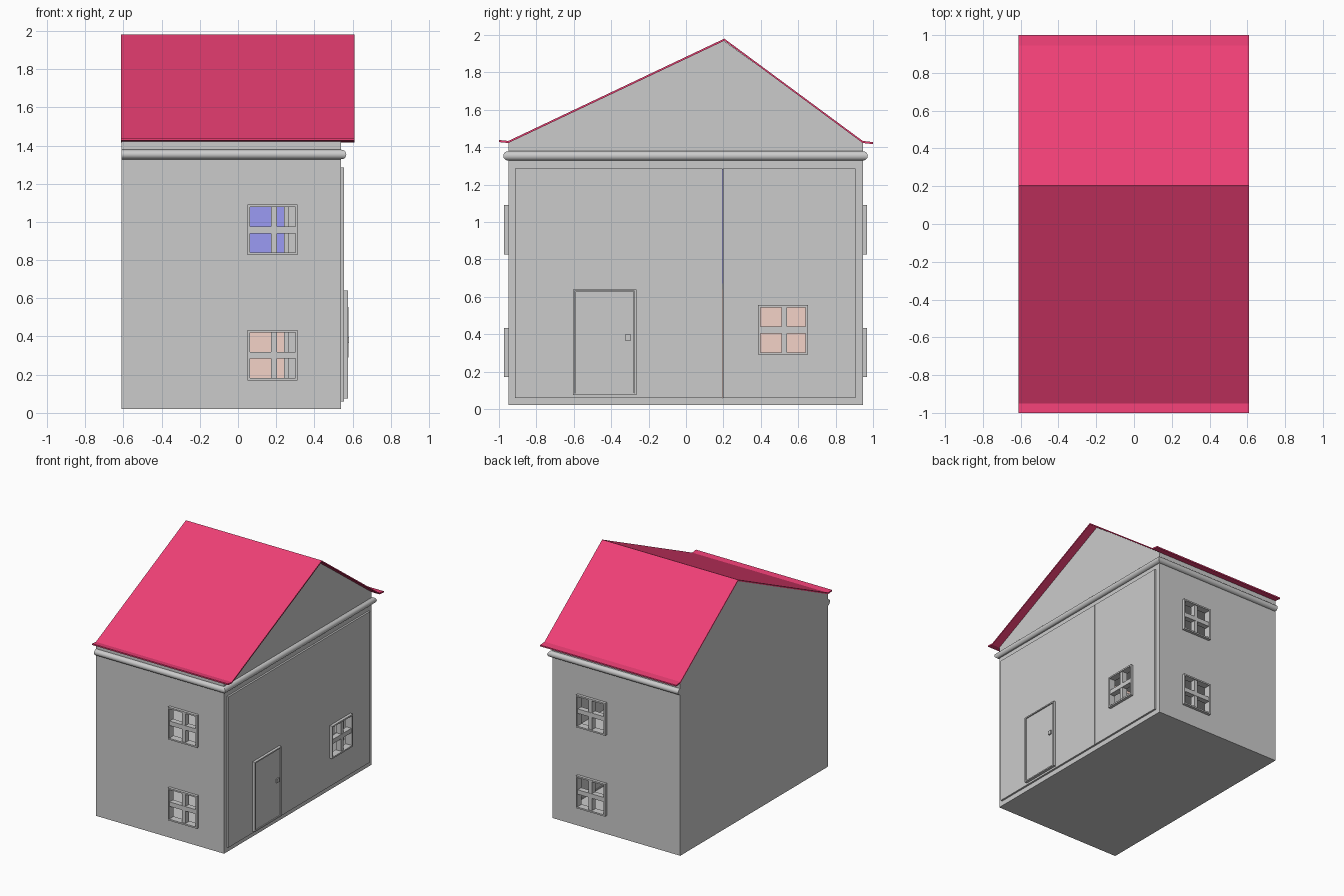
import bpy, bmesh, math

if "Cube" in bpy.data.objects:
    bpy.data.objects.remove(bpy.data.objects["Cube"])


def material(name, rgb):
    m = bpy.data.materials.new(name)
    m.diffuse_color = (*rgb, 1)
    m.use_nodes = True
    m.node_tree.nodes["Principled BSDF"].inputs["Base Color"].default_value = m.diffuse_color
    return m


RED = material("roof_red", (0.86, 0.05, 0.18))
BLUE = material("wall_blue", (0.33, 0.33, 0.9))
SALMON = material("wall_salmon", (0.9, 0.65, 0.57))


def finish(name, bm, mat=None):
    bmesh.ops.recalc_face_normals(bm, faces=bm.faces)
    me = bpy.data.meshes.new(name)
    bm.to_mesh(me)
    bm.free()
    ob = bpy.data.objects.new(name, me)
    bpy.context.collection.objects.link(ob)
    if mat:
        me.materials.append(mat)
    return ob


def add_box(bm, xs, ys, zs):
    v = bmesh.ops.create_cube(bm, size=1)["verts"]
    for p in v:
        p.co = [min(r) if c < 0 else max(r) for c, r in zip(p.co, (xs, ys, zs))]


def box(name, xs, ys, zs, mat=None):
    bm = bmesh.new()
    add_box(bm, xs, ys, zs)
    return finish(name, bm, mat)


def prism(name, pts, x0, x1, mat=None):
    bm = bmesh.new()
    f = bm.faces.new([bm.verts.new((x0, y, z)) for y, z in pts])
    ext = bmesh.ops.extrude_face_region(bm, geom=[f])["geom"]
    bmesh.ops.translate(bm, vec=(x1 - x0, 0, 0),
                        verts=[g for g in ext if isinstance(g, bmesh.types.BMVert)])
    return finish(name, bm, mat)


def cut(target, xs, ys, zs):
    c = box(target.name + "_cutter", xs, ys, zs)
    c.hide_render = True
    c.hide_set(True)
    m = target.modifiers.new("opening", 'BOOLEAN')
    m.operation, m.object, m.solver = 'DIFFERENCE', c, 'EXACT'


def side_box(bm, side, u, w, z):
    # u runs along the wall, w is the distance out from its face
    if side == "front":
        add_box(bm, u, [-0.95 - d for d in w], z)
    elif side == "back":
        add_box(bm, u, [0.945 + d for d in w], z)
    else:
        add_box(bm, [0.555 + d for d in w], u, z)


def frame(bm, side, u, z, w, t):
    for a in ((u[0], u[0] + t), (u[1] - t, u[1])):
        side_box(bm, side, a, w, z)
    for b in ((z[0], z[0] + t), (z[1] - t, z[1])):
        side_box(bm, side, (u[0] + t, u[1] - t), w, b)


def window(name, side, u, z):
    bm = bmesh.new()
    frame(bm, side, u, z, (-0.035, 0.023), 0.012)
    cu, cz = sum(u) / 2 + 0.008, sum(z) / 2
    side_box(bm, side, (cu - 0.015, cu + 0.015), (-0.03, 0.015), (z[0] + 0.01, z[1] - 0.01))
    side_box(bm, side, (u[0] + 0.01, u[1] - 0.01), (-0.028, 0.017), (cz - 0.018, cz + 0.018))
    return finish(name, bm)


# Outer walls
gable = [(-0.95, 0.02), (0.945, 0.02), (0.945, 1.43), (0.2, 1.97), (-0.95, 1.43)]
prism("left_wall", gable, -0.61, -0.58)
right = prism("right_wall", gable, 0.51, 0.54)
cut(right, (0.4, 0.7), (-0.915, 0.905), (0.06, 1.28))
front = box("front_wall", (-0.58, 0.51), (-0.95, -0.92), (0.02, 1.43))
back = box("back_wall", (-0.58, 0.51), (0.915, 0.945), (0.02, 1.43))

# Front and back windows on both storeys
WX = (0.05, 0.312)
for level, z in (("lower", (0.17, 0.433)), ("upper", (0.827, 1.09))):
    inner = (z[0] + 0.004, z[1] - 0.004)
    for side, wall, y in (("front", front, -0.935), ("back", back, 0.93)):
        cut(wall, (WX[0] + 0.004, WX[1] - 0.004), (y - 0.1, y + 0.1), inner)
        window(f"{side}_{level}_window", side, WX, z)

# Pair of opening side panels
box("side_panel_front", (0.515, 0.555), (-0.915, 0.194), (0.06, 1.285))
panel = box("side_panel_back", (0.515, 0.555), (0.198, 0.905), (0.06, 1.285))
cut(panel, (0.4, 0.7), (0.389, 0.647), (0.294, 0.551))
window("side_window", "right", (0.385, 0.651), (0.29, 0.555))

# Entrance door
bm = bmesh.new()
frame(bm, "right", (-0.605, -0.265), (0.075, 0.64), (-0.005, 0.022), 0.01)
finish("door_frame", bm)
box("front_door", (0.55, 0.57), (-0.592, -0.278), (0.085, 0.628))
box("door_handle", (0.565, 0.58), (-0.325, -0.295), (0.365, 0.397))

# Floors
for n, z0, z1 in (("ground_floor", 0.02, 0.05), ("upper_floor", 0.64, 0.67), ("attic_floor", 1.29, 1.32)):
    box(n, (-0.58, 0.51), (-0.92, 0.915), (z0, z1))

# Coloured room walls with an inner door on each storey
for level, z0, z1, mat in (("lower", 0.05, 0.64, SALMON), ("upper", 0.67, 1.29, BLUE)):
    box(level + "_partition", (-0.575, 0.51), (0.19, 0.21), (z0, z1), mat)
    box(level + "_room_wall", (-0.58, -0.575), (-0.92, 0.915), (z0, z1), mat)
    bm = bmesh.new()
    for x in ((0.24, 0.265), (0.475, 0.5)):
        add_box(bm, x, (0.175, 0.225), (z0, z0 + 0.56))
    add_box(bm, (0.265, 0.475), (0.175, 0.225), (z0 + 0.535, z0 + 0.56))
    add_box(bm, (0.265, 0.475), (0.183, 0.217), (z0, z0 + 0.535))
    finish(level + "_inner_door", bm)

# Half-round cornice with mitred corners on three sides
bm = bmesh.new()
arc = [(0.027 * math.sin(math.pi * i / 10), 1.353 - 0.025 * math.cos(math.pi * i / 10)) for i in range(11)]
path = [(-0.61, -0.95, 0, -1), (0.54, -0.95, 1, -1), (0.54, 0.945, 1, 1), (-0.61, 0.945, 0, 1)]
rings = [[bm.verts.new((x + dx * r, y + dy * r, z)) for r, z in arc] for x, y, dx, dy in path]
for a, b in zip(rings, rings[1:]):
    for i in range(10):
        bm.faces.new((a[i], a[i + 1], b[i + 1], b[i]))
bm.faces.new(rings[0])
bm.faces.new(rings[-1])
cornice = finish("cornice", bm)
bpy.context.view_layer.objects.active = cornice
cornice.select_set(True)
bpy.ops.object.shade_smooth_by_angle(angle=math.radians(30))

# Thin asymmetric roof with flared eaves
top = [(-1.0, 1.438), (-0.95, 1.433), (0.205, 1.98), (0.945, 1.433), (1.0, 1.427)]
prism("roof", top + [(y, z - 0.011) for y, z in reversed(top)], -0.612, 0.61, RED)
